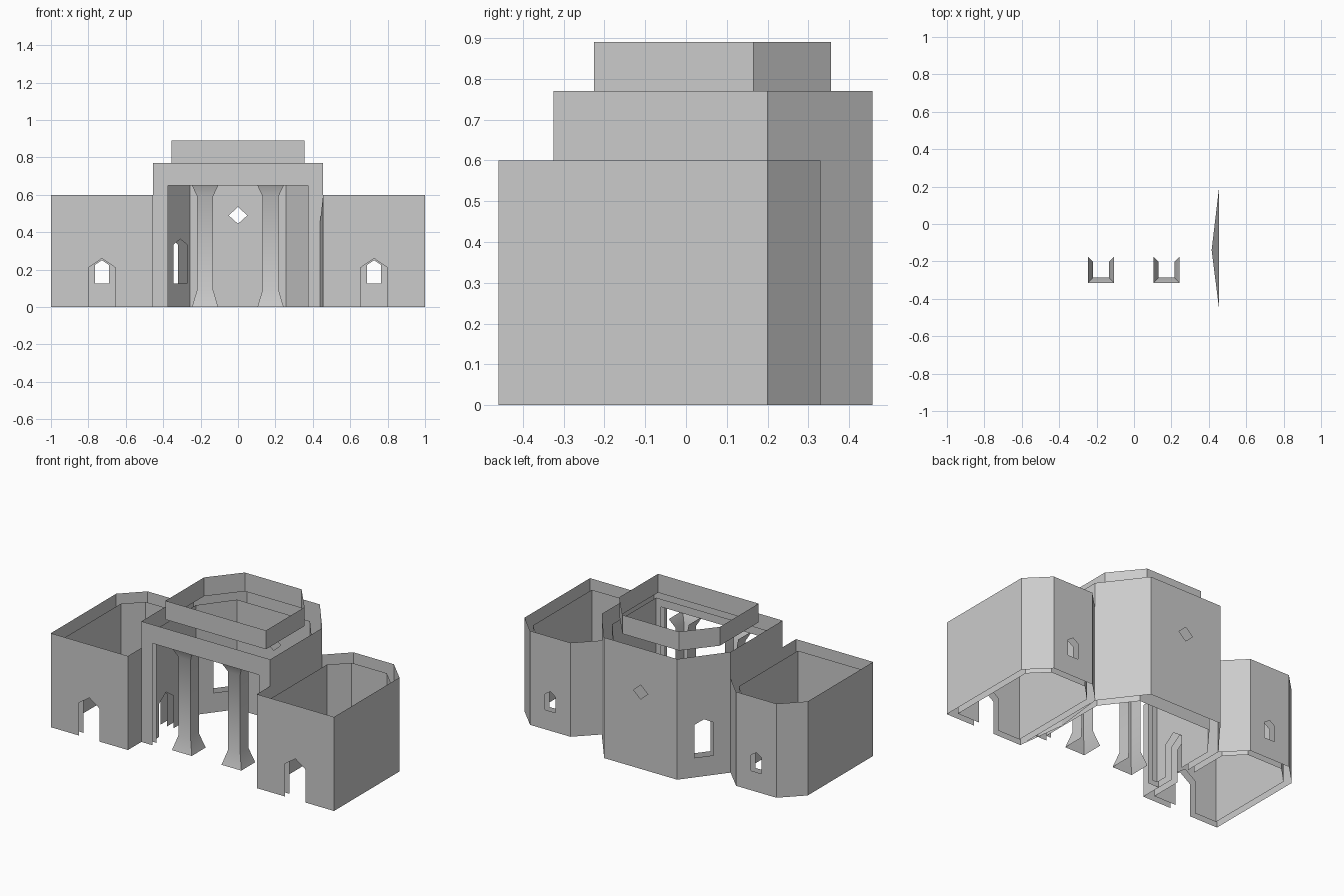
import bpy, bmesh, math
from mathutils import Vector

if "Cube" in bpy.data.objects:
    bpy.data.objects.remove(bpy.data.objects["Cube"])


def finish(name, bm):
    me = bpy.data.meshes.new(name)
    bm.to_mesh(me)
    bm.free()
    ob = bpy.data.objects.new(name, me)
    bpy.context.collection.objects.link(ob)
    return ob


def plan(x0, x1, y0, yc, y1, c):
    # rectangle with both rear corners cut off
    return [Vector(p) for p in ((x0, y0), (x1, y0), (x1, yc), (x1 - c, y1), (x0 + c, y1), (x0, yc))]


def inset(pts, ts):
    # move every side inward by its own thickness
    out = []
    for i, p in enumerate(pts):
        a = (p - pts[i - 1]).normalized()
        b = (pts[(i + 1) % len(pts)] - p).normalized()
        ta, tb = ts[i - 1], ts[i]
        out.append(p + (ta * b - tb * a) / a.cross(b))
    return out


def panel(bm, p, q, z0, z1, hole, mid, sign):
    # one flat wall face with an optional doorway (starts at z0) or window
    d = (q - p).normalized()
    s = (mid - p).dot(d)
    length = (q - p).length
    loops = [[(0, z0), (length, z0), (length, z1), (0, z1)]]
    if hole:
        h = [(s + u, z) for u, z in hole]
        if hole[0][1] <= z0:
            loops[0][1:1] = h
        else:
            loops.append(h)
    edges = []
    for loop in loops:
        vs = [bm.verts.new((*(p + d * u), z)) for u, z in loop]
        edges += [bm.edges.new((vs[i - 1], vs[i])) for i in range(len(vs))]
    n = Vector((d.y, -d.x, 0)) * sign
    res = bmesh.ops.triangle_fill(bm, use_beauty=True, edges=edges, normal=n)
    for f in res['geom']:
        if isinstance(f, bmesh.types.BMFace):
            f.normal_update()
            if f.normal.dot(n) < 0:
                f.normal_flip()


def walls(name, pts, z0, z1, holes={}, inner=None, inner_z=0, mids={}):
    bm = bmesh.new()
    skins = [(pts, 1, z1)]
    if inner:
        skins.append((inset(pts, inner), -1, inner_z))
    for loop, sign, top in skins:
        for i in range(len(pts)):
            j = (i + 1) % len(pts)
            mid = mids.get(i, (pts[i] + pts[j]) / 2)
            panel(bm, loop[i], loop[j], z0, top, holes.get(i), mid, sign)
    return finish(name, bm)


def arch(w, z0, zs, za):
    return [(-w, z0), (-w, zs), (0, za), (w, zs), (w, z0)]


door = arch(0.0725, 0, 0.21, 0.26)
side_mid = Vector((-0.455, -0.14))

# side wings: front doorway and rear window; the left one opens to the hall
for side, x0, x1 in (("left", -1, -0.455), ("right", 0.455, 1)):
    holes = {0: door, 3: arch(0.0375, 0.125, 0.225, 0.25)}
    if side == "left":
        holes[1] = door
    walls(side + "_wing", plan(x0, x1, -0.46, 0.2, 0.33, 0.13), 0, 0.6,
          holes, [0.045] * 6, 0.555, {1: side_mid})

# central hall: wide portal, diamond window, one arched window, side door
walls("central_hall", plan(-0.455, 0.455, -0.325, 0.2, 0.457, 0.197), 0, 0.77,
      {0: [(-0.375, 0), (-0.375, 0.65), (0.375, 0.65), (0.375, 0)],
       3: [(-0.05, 0.49), (0, 0.535), (0.05, 0.49), (0, 0.445)],
       4: arch(0.058, 0.125, 0.335, 0.363), 5: door},
      [0.04, 0.045, 0.06, 0.098, 0.06, 0.045], 0.7, {5: side_mid})

# upper parapet
walls("upper_parapet", plan(-0.355, 0.355, -0.225, 0.165, 0.355, 0.155), 0.77, 0.89)

# flared portal columns, open at the rear
for side, cx in (("left", -0.176), ("right", 0.174)):
    bm = bmesh.new()
    rows = []
    for z, r in ((0, 0.07), (0.095, 0.042), (0.59, 0.042), (0.65, 0.07)):
        rows.append([bm.verts.new((cx + u * r, -0.245 + v * r, z))
                     for u, v in ((-1, 1), (-1, -1), (1, -1), (1, 1))])
    for a, b in zip(rows, rows[1:]):
        for i in range(3):
            bm.faces.new((a[i], a[i + 1], b[i + 1], b[i]))
    ob = finish(side + "_column", bm)
    bpy.ops.object.select_all(action='DESELECT')
    ob.select_set(True)
    bpy.context.view_layer.objects.active = ob
    bpy.ops.object.shade_smooth_by_angle(angle=math.radians(45))

# shallow wedge on the inner side of the right wing
bm = bmesh.new()
v = [bm.verts.new(p) for p in ((0.455, -0.455, 0), (0.455, -0.455, 0.6), (0.455, 0.198, 0.6),
                               (0.455, 0.198, 0), (0.415, -0.14, 0), (0.415, -0.14, 0.24))]
for f in ((0, 4, 5), (0, 5, 1), (1, 5, 2), (2, 5, 3), (3, 5, 4)):
    bm.faces.new([v[i] for i in f])
bmesh.ops.recalc_face_normals(bm, faces=bm.faces)
finish("wall_wedge", bm)
